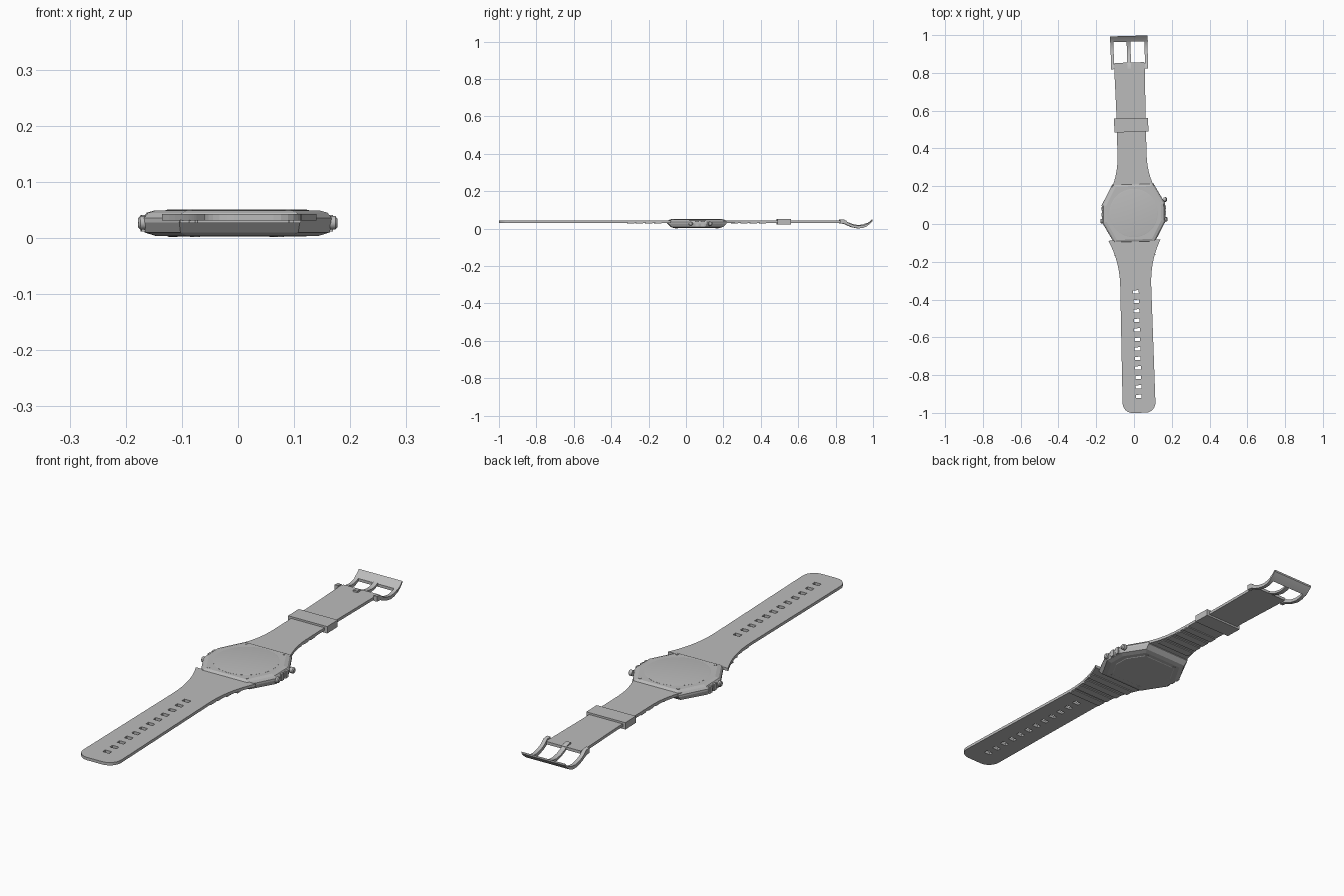
import bpy, bmesh, math
from mathutils import Matrix, Vector

if "Cube" in bpy.data.objects:
    bpy.data.objects.remove(bpy.data.objects["Cube"])

TILT = Matrix.Rotation(0.028, 4, 'Z')      # whole watch lies slightly turned
CY = 0.058                                 # case centre along the strap

grey = bpy.data.materials.new("mid_grey")
grey.diffuse_color = (0.5, 0.5, 0.5, 1)
grey.use_nodes = True
grey.node_tree.nodes["Principled BSDF"].inputs["Base Color"].default_value = grey.diffuse_color


def finish(name, bm, smooth=False):
    bmesh.ops.recalc_face_normals(bm, faces=bm.faces)
    bm.transform(TILT)
    me = bpy.data.meshes.new(name)
    bm.to_mesh(me)
    bm.free()
    me.materials.append(grey)
    ob = bpy.data.objects.new(name, me)
    bpy.context.collection.objects.link(ob)
    if smooth:
        bpy.ops.object.select_all(action='DESELECT')
        bpy.context.view_layer.objects.active = ob
        ob.select_set(True)
        bpy.ops.object.shade_smooth_by_angle(angle=math.radians(35))
    return ob


def loft(name, rings, smooth=False):
    """Join rings of equal point count and cap both ends."""
    bm = bmesh.new()
    vs = [[bm.verts.new(p) for p in r] for r in rings]
    n = len(vs[0])
    for a, b in zip(vs, vs[1:]):
        for i in range(n):
            bm.faces.new((a[i], a[(i + 1) % n], b[(i + 1) % n], b[i]))
    bm.faces.new(vs[0][::-1])
    bm.faces.new(vs[-1])
    return finish(name, bm, smooth)


def prism(name, outline, z0, z1):
    return loft(name, [[(x, y, z) for x, y in outline] for z in (z0, z1)])


def box(name, x0, x1, y0, y1, z0, z1):
    return prism(name, [(x0, y0), (x1, y0), (x1, y1), (x0, y1)], z0, z1)


def disc(name, c, axis, profile, n=24):
    """Turned part: profile is (radius, height along axis)."""
    q = Vector(axis).to_track_quat('Z', 'Y')
    rings = [[Vector(c) + q @ Vector((r * math.cos(t), r * math.sin(t), h))
              for t in (2 * math.pi * i / n for i in range(n))] for r, h in profile]
    return loft(name, rings, True)


def mirrored(half):
    return half + [(-x, y) for x, y in reversed(half)]


def flare(y0, w0, y1, w1, n=10):
    """Eased half-width run from (w0, y0) to (w1, y1)."""
    return [(w0 + (w1 - w0) * (1 - (1 - t) ** 2.2), y0 + (y1 - y0) * t)
            for t in (i / n for i in range(n + 1))]


def cut(ob, cutters):
    bm = bmesh.new()
    for c in cutters:
        bm.from_mesh(c.data)
        bpy.data.objects.remove(c)
    me = bpy.data.meshes.new("cutter")
    bm.to_mesh(me)
    bm.free()
    co = bpy.data.objects.new("cutter", me)
    bpy.context.collection.objects.link(co)
    co.hide_render = True
    co.hide_set(True)
    m = ob.modifiers.new("holes", 'BOOLEAN')
    m.operation, m.solver, m.object = 'DIFFERENCE', 'EXACT', co


# long strap with rounded tip and adjustment holes
tip = [(0.035 + 0.052 * math.sin(a), -0.948 - 0.052 * math.cos(a))
       for a in (math.pi / 2 * i / 6 for i in range(7))]
long_half = tip + flare(-0.085, 0.138, -0.33, 0.082)[::-1]
long_strap = prism("long_strap", mirrored(long_half), 0.031, 0.043)
cut(long_strap, [box("hole", -0.015, 0.015, y - 0.009, y + 0.009, 0, 0.08)
                 for y in (-0.36 - 0.0503 * i for i in range(12))])

# short strap
short_half = flare(0.195, 0.112, 0.37, 0.077) + [(0.077, 0.6), (0.082, 0.845), (0.078, 0.855)]
prism("short_strap", mirrored(short_half), 0.031, 0.043)

# ribs under both straps near the case
for y, w in ((-0.15, 0.108), (-0.2, 0.093), (-0.25, 0.084), (-0.295, 0.081),
             (0.26, 0.082), (0.31, 0.077), (0.36, 0.076), (0.41, 0.076)):
    box("strap_rib", -w, w, y - 0.017, y + 0.017, 0.027, 0.032)


# octagonal case with sloped rim
def octagon(w, d, z):
    a, b = w * 0.64, d * 0.3
    half = [(a, -d), (w, -b), (w, b), (a, d)]
    return [(x, y + CY, z) for x, y in mirrored(half)]


loft("case_body", [octagon(0.145, 0.122, 0.004), octagon(0.164, 0.139, 0.01),
                   octagon(0.168, 0.156, 0.028), octagon(0.167, 0.157, 0.036),
                   octagon(0.160, 0.150, 0.045), octagon(0.145, 0.140, 0.0495)])
loft("back_plate", [octagon(0.122, 0.102, 0.0025), octagon(0.126, 0.106, 0.005)])
disc("display_glass", (0, CY, 0.0485), (0, 0, 1), [(0.128, 0), (0.128, 0.0014), (0.123, 0.0022)], 48)

# screws on top and bottom corners
for sx in (-1, 1):
    for sy in (-1, 1):
        disc("top_screw", (sx * 0.088, CY + sy * 0.13, 0.049), (0, 0, 1),
             [(0.006, 0), (0.006, 0.0018)], 12)
        disc("bottom_screw", (sx * 0.075, CY + sy * 0.108, 0.0045), (0, 0, -1),
             [(0.006, 0), (0.006, 0.0025)], 12)

# side buttons and their guards
for s in (-1, 1):
    for y in (0.02, 0.125) if s > 0 else (0.02,):
        disc("side_button", (s * 0.16, y, 0.027), (s, 0, 0),
             [(0.012, 0), (0.012, 0.014), (0.008, 0.0175)], 20)
    for y in (0.054, 0.084):
        box("button_guard", *sorted((s * 0.155, s * 0.171)), y - 0.009, y + 0.009, 0.012, 0.041)

# strap keeper loop
kx, y0, y1 = 0.09, 0.487, 0.56
box("keeper_top", -kx, kx, y0, y1, 0.043, 0.051)
box("keeper_bottom", -kx, kx, y0, y1, 0.022, 0.030)
for s in (-1, 1):
    box("keeper_side", *sorted((s * 0.078, s * kx)), y0, y1, 0.022, 0.051)

# curved buckle: centre line in side view as (y, z, half thickness)
curve = [(0.822, 0.039, 0.011), (0.845, 0.037, 0.011), (0.865, 0.024, 0.008), (0.89, 0.014, 0.007),
         (0.92, 0.0085, 0.007), (0.945, 0.011, 0.007), (0.965, 0.019, 0.006),
         (0.982, 0.031, 0.005), (0.996, 0.045, 0.004)]


def strip(name, x0, x1, pts):
    return loft(name, [[(x0, y, z - t), (x1, y, z - t), (x1, y, z + t), (x0, y, z + t)]
                       for y, z, t in pts], True)


for s in (-1, 1):
    strip("buckle_arm", *sorted((s * 0.082, s * 0.098)), curve)
strip("buckle_end_bar", -0.1, 0.1, curve[-3:])
strip("buckle_prong", -0.012, 0.008, [(y, z + 0.006, 0.005) for y, z, t in curve[:-2]])
box("buckle_pin", -0.09, 0.09, 0.828, 0.842, 0.031, 0.043)
